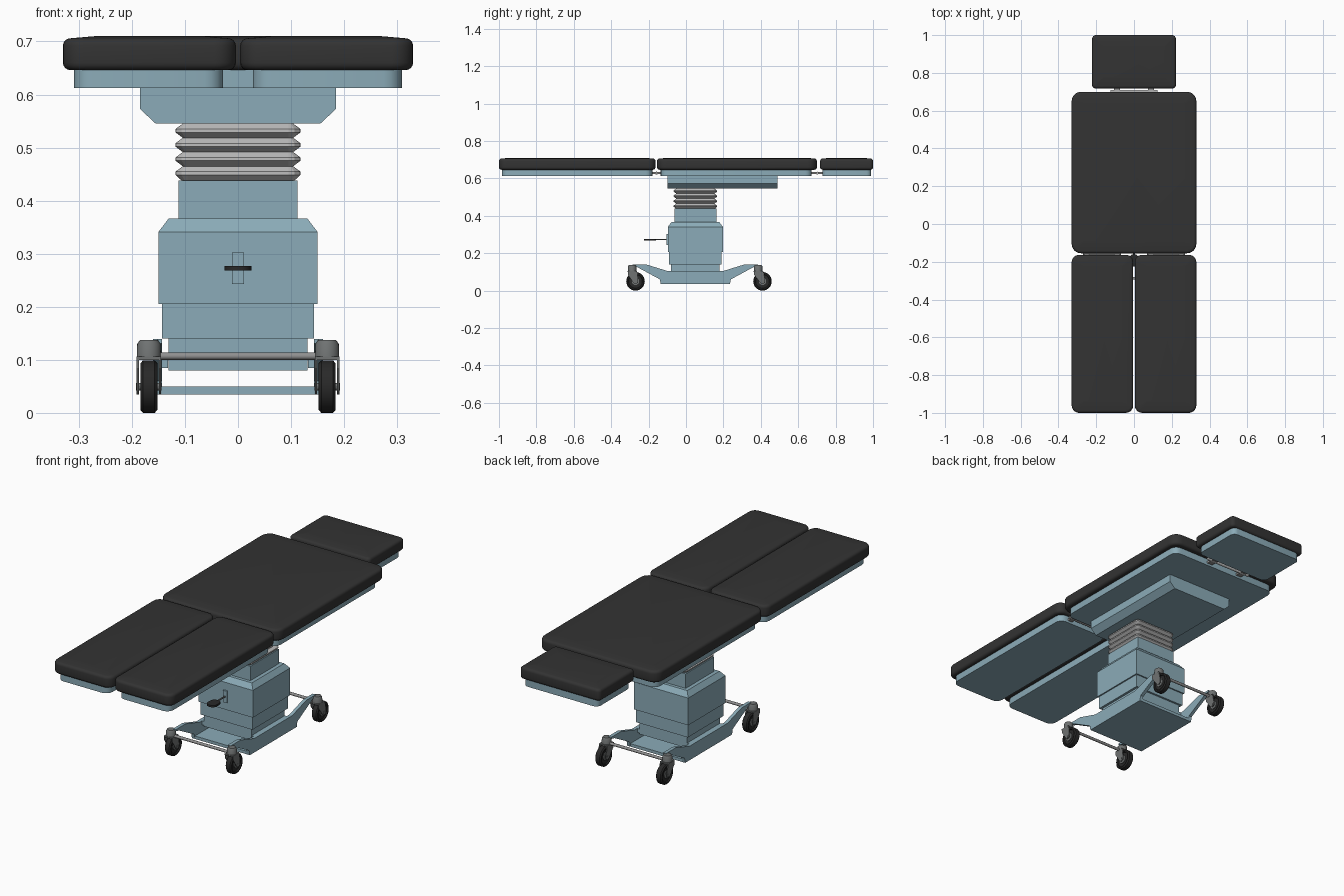
import bpy, bmesh, math
from mathutils import Vector

if "Cube" in bpy.data.objects:
    bpy.data.objects.remove(bpy.data.objects["Cube"])


def material(name, col):
    m = bpy.data.materials.new(name)
    m.diffuse_color = (*col, 1)
    m.use_nodes = True
    m.node_tree.nodes["Principled BSDF"].inputs["Base Color"].default_value = m.diffuse_color
    return m


BLUE = material("blue grey paint", (0.26, 0.41, 0.48))
BLACK = material("black upholstery", (0.033, 0.033, 0.033))
STEEL = material("light grey bellows", (0.52, 0.52, 0.52))
GREY = material("caster grey", (0.16, 0.17, 0.17))
RUBBER = material("black rubber", (0.022, 0.022, 0.022))
ROD = material("rod grey", (0.28, 0.28, 0.28))


def finish(name, bm, mat, smooth=None):
    bmesh.ops.recalc_face_normals(bm, faces=bm.faces)
    me = bpy.data.meshes.new(name)
    bm.to_mesh(me)
    bm.free()
    me.materials.append(mat)
    ob = bpy.data.objects.new(name, me)
    bpy.context.collection.objects.link(ob)
    if smooth:
        bpy.ops.object.select_all(action='DESELECT')
        ob.select_set(True)
        bpy.context.view_layer.objects.active = ob
        bpy.ops.object.shade_smooth_by_angle(angle=math.radians(smooth))
    return ob


def loft(name, rings, mat, smooth=None):
    """Skin closed rings of points and cap both ends."""
    bm = bmesh.new()
    vs = [[bm.verts.new(p) for p in r] for r in rings]
    n = len(vs[0])
    for a, b in zip(vs, vs[1:]):
        for i in range(n):
            j = (i + 1) % n
            bm.faces.new((a[i], a[j], b[j], b[i]))
    bm.faces.new(vs[0])
    bm.faces.new(vs[-1])
    return finish(name, bm, mat, smooth)


def slab(name, x0, x1, y0, y1, levels, mat, r=0.0, seg=1, smooth=None):
    """Rectangle with round corners, stacked at levels of (z, inset)."""
    rings = []
    for z, i in levels:
        if r == 0:
            ring = [(x1 - i, y1 - i, z), (x0 + i, y1 - i, z), (x0 + i, y0 + i, z), (x1 - i, y0 + i, z)]
        else:
            q = max(r - i, 0.002)
            ring = []
            for k, (cx, cy) in enumerate(((x1 - i - q, y1 - i - q), (x0 + i + q, y1 - i - q),
                                          (x0 + i + q, y0 + i + q), (x1 - i - q, y0 + i + q))):
                for s in range(seg + 1):
                    a = math.pi / 2 * (k + s / seg)
                    ring.append((cx + q * math.cos(a), cy + q * math.sin(a), z))
        rings.append(ring)
    return loft(name, rings, mat, smooth)


def prism(name, profile, axis, a, b, mat):
    """Profile extruded along x (points are y, z) or along y (points are x, z)."""
    f = (lambda p, t: (t, p[0], p[1])) if axis == 'x' else (lambda p, t: (p[0], t, p[1]))
    return loft(name, [[f(p, t) for p in profile] for t in (a, b)], mat)


def lathe(name, profile, centre, axis, mat, n=24):
    """Revolve (offset, radius) points about an axis through centre."""
    rings = []
    for t, r in profile:
        ring = []
        for k in range(n):
            c, s = r * math.cos(2 * math.pi * k / n), r * math.sin(2 * math.pi * k / n)
            p = {'x': (t, c, s), 'y': (c, t, s), 'z': (c, s, t)}[axis]
            ring.append(Vector(centre) + Vector(p))
        rings.append(ring)
    return loft(name, rings, mat, 35)


# Cushions with rolled edges
def cushion(name, x0, x1, y0, y1, r):
    e, z0, z1 = 0.014, 0.646, 0.706
    arc = [(k * math.pi / 8) for k in range(5)]
    levels = [(z0 + e - e * math.cos(a), e - e * math.sin(a)) for a in arc]
    levels += [(z1 - e + e * math.sin(a), e - e * math.cos(a)) for a in arc]
    levels += [(z1 + 0.004, 0.06)]
    slab(name, x0, x1, y0, y1, levels, BLACK, r, 6, 50)


cushion("torso_cushion", -0.33, 0.33, -0.155, 0.70, 0.05)
cushion("head_cushion", -0.222, 0.222, 0.717, 1.0, 0.02)

# Boards under the cushions
BOARD = [(0.612, 0), (0.647, 0)]
slab("torso_board", -0.305, 0.305, -0.135, 0.672, BOARD, BLUE, 0.035, 4, 30)
slab("head_board", -0.205, 0.205, 0.73, 0.99, BOARD, BLUE, 0.025, 4, 30)

for s, side in ((-1, "left"), (1, "right")):
    xa, xb = sorted((s * 0.004, s * 0.33))
    cushion(side + "_leg_cushion", xa, xb, -1.0, -0.163, 0.04)
    xa, xb = sorted((s * 0.028, s * 0.309))
    slab(side + "_leg_board", xa, xb, -0.985, -0.18, BOARD, BLUE, 0.035, 4, 30)
    # Leg hinges
    lathe(side + "_leg_hinge_bar", [(-0.10, 0.008), (0.10, 0.008)], (s * 0.17, -0.157, 0.628), 'x', ROD, 12)
    for d in (-0.08, 0.08):
        x = s * 0.17 + d
        slab(side + "_leg_hinge_link", x - 0.012, x + 0.012, -0.195, -0.12, [(0.623, 0), (0.634, 0)], ROD)

# Head hinge
lathe("head_hinge_bar", [(-0.125, 0.008), (0.125, 0.008)], (0, 0.702, 0.628), 'x', STEEL, 12)
for x in (-0.09, 0.09):
    slab("head_hinge_link", x - 0.015, x + 0.015, 0.66, 0.745, [(0.623, 0), (0.634, 0)], ROD)

# Carriage under the torso board
prism("table_carriage", [(-0.185, 0.613), (-0.185, 0.573), (-0.155, 0.545), (0.155, 0.545),
                         (0.185, 0.573), (0.185, 0.613)], 'y', -0.10, 0.49, BLUE)

# Pleated bellows
pleats = [(0.436, 0.016)]
for k in range(4):
    z = 0.438 + k * 0.0268
    pleats += [(z + 0.0105, 0.002), (z + 0.0165, 0.002), (z + 0.0268, 0.016)]
slab("column_bellows", -0.12, 0.12, -0.068, 0.168, pleats, STEEL, 0.025, 3)

# Telescoping column and housings
slab("inner_column", -0.112, 0.112, -0.062, 0.162, [(0.36, 0), (0.438, 0)], BLUE)
slab("main_housing", -0.15, 0.15, -0.097, 0.197, [(0.205, 0), (0.341, 0), (0.366, 0.019)], BLUE)
slab("lower_housing", -0.143, 0.143, -0.09, 0.19, [(0.14, 0), (0.206, 0)], BLUE)
slab("base_skirt", -0.131, 0.131, -0.08, 0.18, [(0.08, 0), (0.141, 0)], BLUE)

# Pedal lever
slab("lever_plate", -0.011, 0.011, -0.104, -0.096, [(0.243, 0), (0.302, 0)], BLUE)
lathe("lever_shaft", [(-0.18, 0.004), (-0.10, 0.004)], (0, 0, 0.273), 'y', GREY, 10)
slab("lever_pedal", -0.025, 0.025, -0.225, -0.16, [(0.268, 0), (0.277, 0)], RUBBER, 0.022, 5, 30)

# Base tray with side arms
slab("base_plate", -0.145, 0.145, -0.135, 0.235, [(0.035, 0), (0.05, 0)], BLUE)
half = [(0.185, 0.035), (0.19, 0.06), (0.31, 0.125), (0.335, 0.131), (0.335, 0.139),
        (0.26, 0.139), (0.15, 0.105)]
arm_profile = [(0.05 + y, z) for y, z in half] + [(0.05 - y, z) for y, z in reversed(half)]

for s, side in ((-1, "left"), (1, "right")):
    xa, xb = sorted((s * 0.132, s * 0.155))
    # Split as wall beside the skirt so the arm sits flush with the tray edge
    prism(side + "_base_arm", arm_profile, 'x', s * 0.143, s * 0.16, BLUE)
    slab(side + "_base_ledge", xa, xb, -0.08, 0.18, [(0.085, 0), (0.105, 0)], BLUE)

# Casters and cross rods
for end, cy, wy in (("front", -0.288, -0.27), ("rear", 0.386, 0.409)):
    lathe(end + "_cross_rod", [(-0.15, 0.007), (0.15, 0.007)], (0, cy, 0.107), 'x', ROD, 12)
    for s, side in ((-1, "left"), (1, "right")):
        x = s * 0.168
        tag = end + "_" + side + "_caster_"
        lathe(tag + "cap", [(0.100, 0.023), (0.130, 0.022), (0.137, 0.017)], (x, cy, 0), 'z', GREY)
        lathe(tag + "tyre", [(-0.010, 0.036), (-0.016, 0.038), (-0.016, 0.044), (-0.011, 0.0495), (0.011, 0.0495),
                             (0.016, 0.044), (0.016, 0.038), (0.010, 0.036)], (x, wy, 0.0495), 'x', RUBBER, 32)
        lathe(tag + "hub", [(-0.014, 0.02), (0.014, 0.02)], (x, wy, 0.0495), 'x', GREY, 16)
        lathe(tag + "axle", [(-0.024, 0.007), (0.024, 0.007)], (x, wy, 0.0495), 'x', GREY, 12)
        fork = [(cy - 0.024, 0.106), (cy - 0.022, 0.085), (wy - 0.012, 0.042), (wy, 0.035), (wy + 0.013, 0.042),
                (wy + 0.014, 0.06), (cy + 0.026, 0.106)]
        for d in (-1, 1):
            prism(tag + "fork", fork, 'x', x + d * 0.019, x + d * 0.023, GREY)
        slab(tag + "fork_top", x - 0.023, x + 0.023, cy - 0.024, cy + 0.026, [(0.1, 0), (0.106, 0)], GREY)
